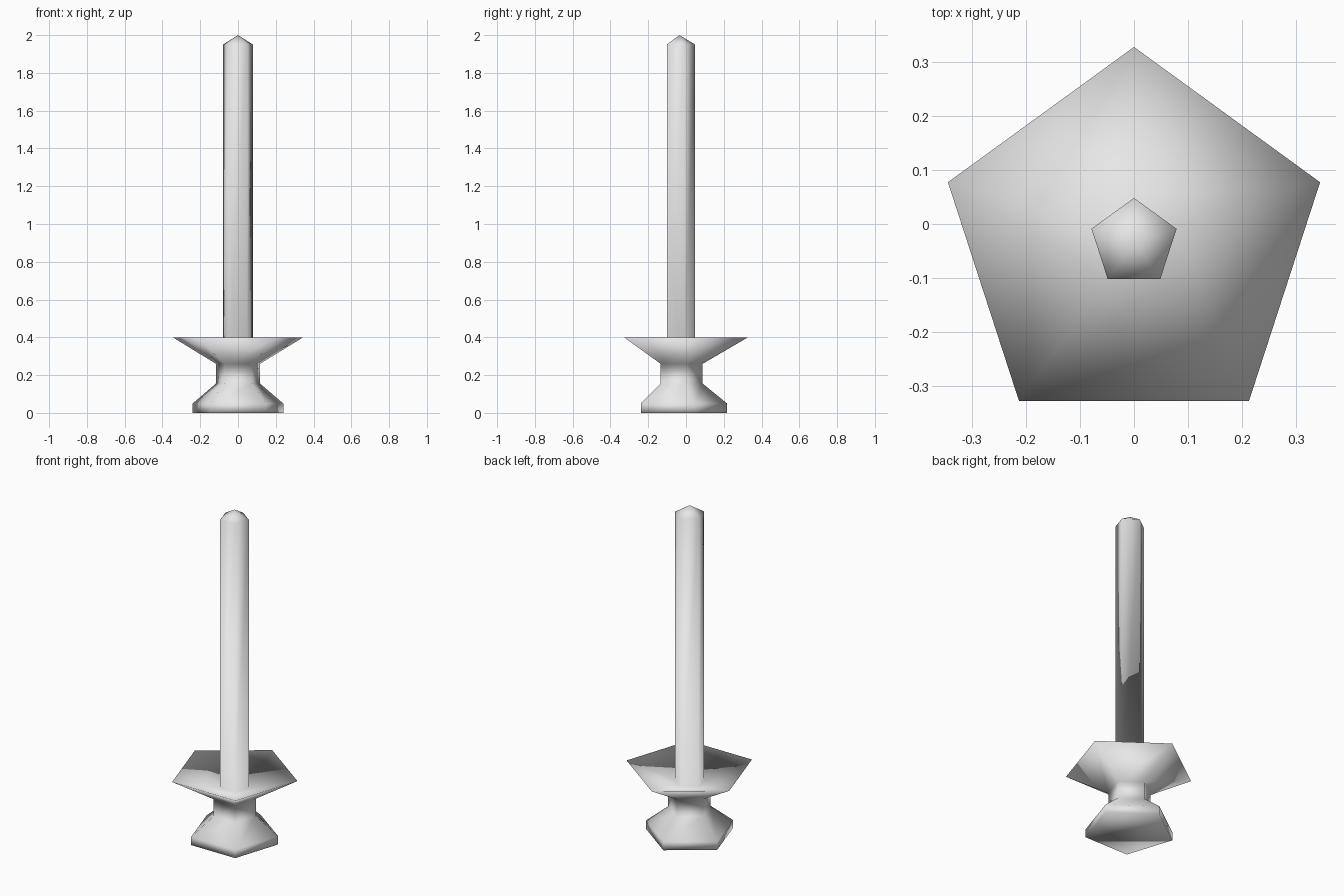
import bpy, bmesh, math

if "Cube" in bpy.data.objects:
    bpy.data.objects.remove(bpy.data.objects["Cube"])

SIDES = 5
RIM = 0.363
# shift the pentagon so its bounds are centred on y = 0
OFFSET_Y = -RIM * (1 - math.cos(math.pi / SIDES)) / 2

# (radius, height) profile: foot, neck, dish, candle
PROFILE = [(0.252, 0.0), (0.252, 0.05), (0.123, 0.155), (0.123, 0.26),
           (RIM, 0.40), (0.083, 0.32), (0.083, 1.95)]
TIP_Z = 2.0

bm = bmesh.new()
rings = []
for r, z in PROFILE:
    ring = []
    for i in range(SIDES):
        a = math.pi / 2 + 2 * math.pi * i / SIDES
        ring.append(bm.verts.new((r * math.cos(a), r * math.sin(a) + OFFSET_Y, z)))
    rings.append(ring)

# side walls
for low, high in zip(rings, rings[1:]):
    for i in range(SIDES):
        j = (i + 1) % SIDES
        bm.faces.new((low[i], low[j], high[j], high[i]))

# underside and pointed candle tip
bm.faces.new(rings[0][::-1])
tip = bm.verts.new((0, OFFSET_Y, TIP_Z))
for i in range(SIDES):
    bm.faces.new((rings[-1][i], rings[-1][(i + 1) % SIDES], tip))

# the whole surface is smooth shaded as one skin
for f in bm.faces:
    f.smooth = True

mesh = bpy.data.meshes.new("candle_in_holder")
bm.to_mesh(mesh)
bm.free()

mat = bpy.data.materials.new("light grey")
mat.diffuse_color = (0.8, 0.8, 0.8, 1)
mat.use_nodes = True
mat.node_tree.nodes["Principled BSDF"].inputs["Base Color"].default_value = mat.diffuse_color
mesh.materials.append(mat)

obj = bpy.data.objects.new("candle_in_holder", mesh)
bpy.context.collection.objects.link(obj)
